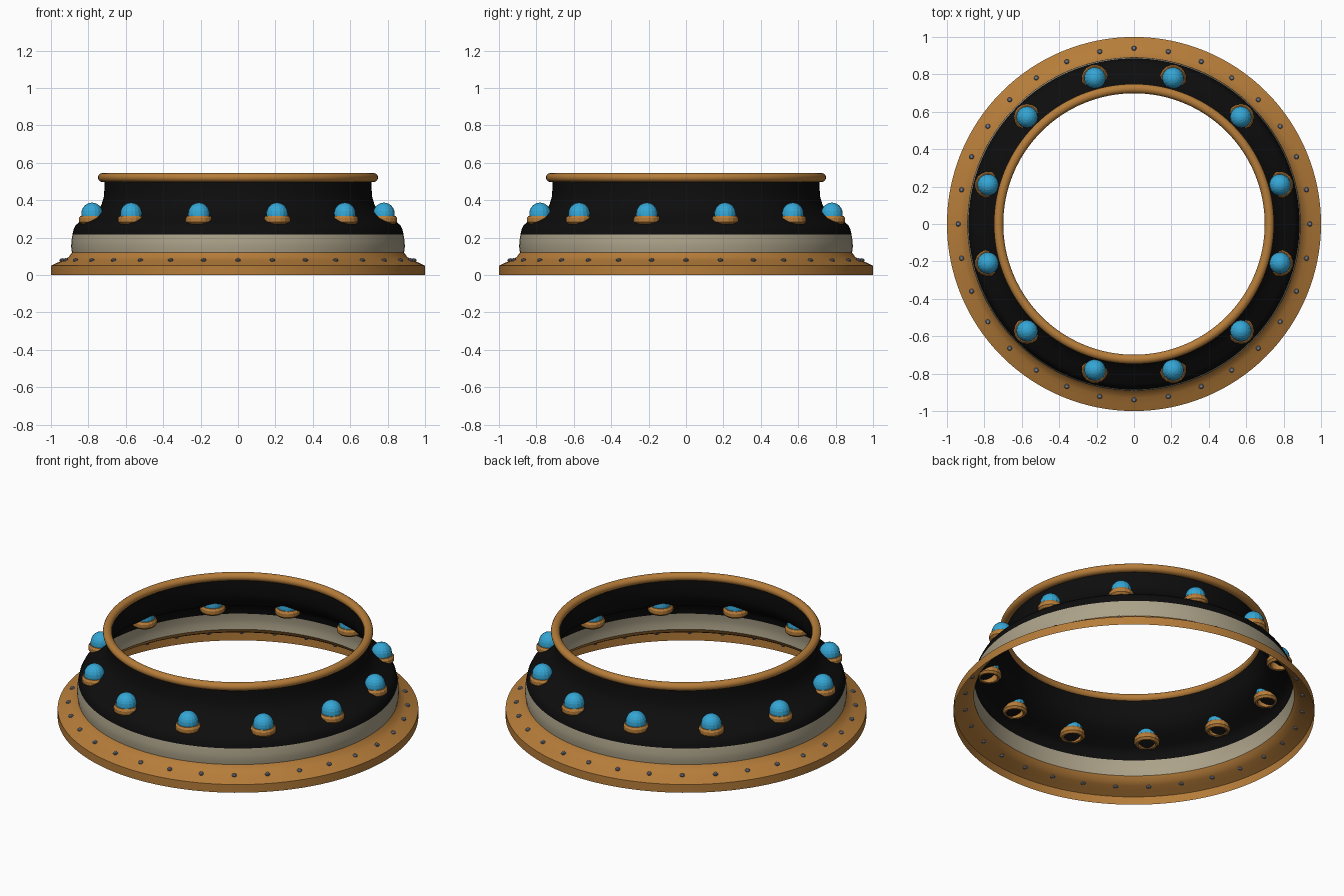
import bpy
import bmesh
import math

if "Cube" in bpy.data.objects:
    bpy.data.objects.remove(bpy.data.objects["Cube"])


def material(name, rgb):
    m = bpy.data.materials.new(name)
    m.diffuse_color = (*rgb, 1.0)
    m.use_nodes = True
    m.node_tree.nodes["Principled BSDF"].inputs["Base Color"].default_value = m.diffuse_color
    return m


BRONZE = material("bronze", (0.47, 0.205, 0.042))
BLACK = material("black", (0.004, 0.004, 0.004))
STONE = material("warm grey", (0.41, 0.36, 0.25))
BLUE = material("sky blue", (0.035, 0.38, 0.66))
STEEL = material("steel", (0.19, 0.20, 0.24))


def add_lathe(bm, profile, segments, centre=(0, 0, 0), closed=False, turn=0.0):
    """Revolve an (r, z) profile, listed bottom to top, about a vertical axis."""
    cx, cy, cz = centre
    rings = []
    for r, z in profile:
        if r < 1e-6:
            rings.append([bm.verts.new((cx, cy, cz + z))] * segments)
            continue
        ring = []
        for s in range(segments):
            a = turn + 2 * math.pi * s / segments
            ring.append(bm.verts.new((cx + r * math.cos(a), cy + r * math.sin(a), cz + z)))
        rings.append(ring)
    if closed:
        rings.append(rings[0])
    for low, high in zip(rings, rings[1:]):
        for s in range(segments):
            n = (s + 1) % segments
            corners = [low[s], low[n], high[n], high[s]]
            bm.faces.new(list(dict.fromkeys(corners)))


def finish(name, bm, mat, smooth=True):
    me = bpy.data.meshes.new(name)
    bm.to_mesh(me)
    bm.free()
    me.materials.append(mat)
    if smooth:
        me.shade_smooth()
        me.set_sharp_from_angle(angle=math.radians(32))
    ob = bpy.data.objects.new(name, me)
    bpy.context.collection.objects.link(ob)
    return ob


def lathe(name, profile, mat, segments=128, closed=False):
    bm = bmesh.new()
    add_lathe(bm, profile, segments, closed=closed)
    return finish(name, bm, mat)


def around(count, radius, z, start=0.0):
    for i in range(count):
        a = start + 2 * math.pi * i / count
        yield a, (radius * math.cos(a), radius * math.sin(a), z)


# Open sheet body: flange, lower band and curved collar
lathe("base_flange", [(1.0, 0), (1.0, 0.05), (0.965, 0.066), (0.93, 0.081),
                      (0.905, 0.096), (0.888, 0.12)], BRONZE)
lathe("lower_band", [(0.888, 0.12), (0.892, 0.15), (0.891, 0.18), (0.885, 0.217)], STONE)
lathe("curved_body", [(0.885, 0.217), (0.879, 0.245), (0.869, 0.265), (0.852, 0.28),
                      (0.80, 0.306), (0.757, 0.34), (0.73, 0.375), (0.718, 0.415),
                      (0.714, 0.46), (0.713, 0.515)], BLACK)

# Rounded top rim
lathe("top_rim", [(0.724 + 0.025 * math.cos(a), 0.521 + 0.024 * math.sin(a))
                  for a in (2 * math.pi * k / 16 for k in range(16))],
      BRONZE, closed=True)

# Lamp collars and faceted domes
collars, domes = bmesh.new(), bmesh.new()
dome_profile = [(0.058, 0.0)] + [
    (0.058 * math.cos(k * math.pi / 12), 0.025 + 0.06 * math.sin(k * math.pi / 12))
    for k in range(6)] + [(0, 0.085)]
collar_profile = [(0.048, 0.002), (0.06, 0.0), (0.071, 0.012), (0.071, 0.032),
                  (0.063, 0.044), (0.05, 0.044)]
for angle, place in around(12, 0.808, 0.272, math.radians(15)):
    add_lathe(collars, collar_profile, 16, place, closed=True, turn=angle)
    add_lathe(domes, dome_profile, 16, (place[0], place[1], 0.302), turn=angle)
finish("lamp_collars", collars, BRONZE, smooth=False)
finish("lamp_domes", domes, BLUE, smooth=False)

# Flange rivets, flattened beads set through the sheet
rivets = bmesh.new()
bead = [(0.014 * math.cos(t), 0.011 * math.sin(t))
        for t in (math.radians(d) for d in (-90, -50, -15, 15, 50, 90))]
for angle, place in around(32, 0.94, 0.079):
    add_lathe(rivets, bead, 10, place, turn=angle)
finish("flange_rivets", rivets, STEEL)
